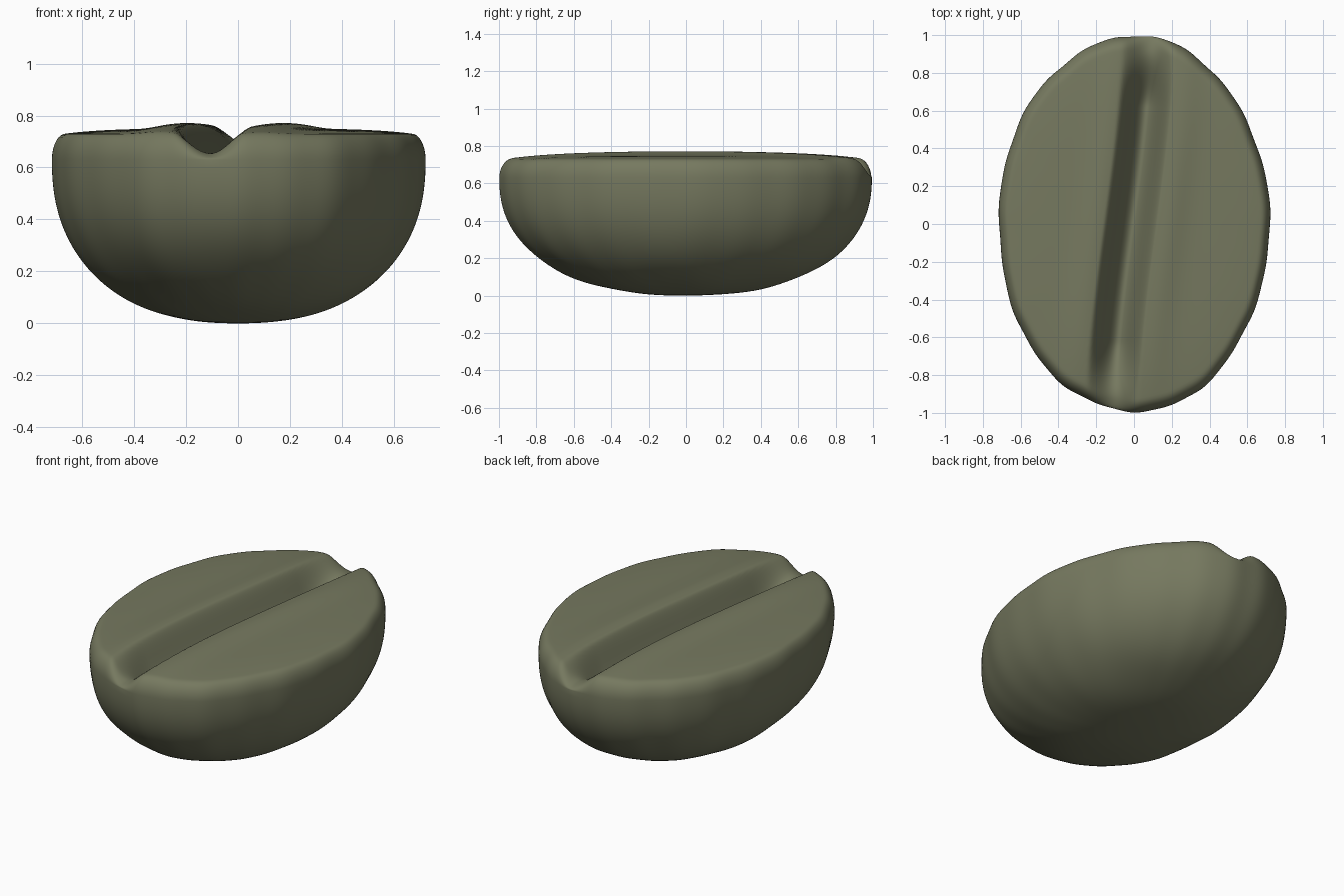
import bpy, bmesh, math

if "Cube" in bpy.data.objects:
    bpy.data.objects.remove(bpy.data.objects["Cube"])

SEG, TOP, LOW = 256, 90, 44
RIM_Z = 0.63


def smooth(a, b, t):
    t = max(0.0, min(1.0, (t - a) / (b - a)))
    return t * t * (3 - 2 * t)


# Upper face: gently crowned, with raised lips beside an S-shaped crease
def top_height(x, y, p):
    centre = 0.1 * math.sin(1.35 * y) - 0.01
    d = x - centre
    z = 0.752 - 0.012 * p * p - 0.018 * p ** 6
    z += 0.02 * math.exp(-((abs(d) - 0.19) / 0.09) ** 2) * (1 - 0.8 * y * y)
    end = smooth(0.62, 0.92, abs(y))
    depth = 0.2 * (1 - end) + 0.075 * end
    w = 0.15 if d < 0 else 0.13
    t = min(1.0, abs(d) / w)
    z -= depth * (0.5 + 0.5 * math.cos(math.pi * t)) ** 0.8
    # rounded rim
    q = max(0.0, (p - 0.93) / 0.07)
    return RIM_Z + (z - RIM_Z) * math.sqrt(max(0.0, 1 - q ** 2.2))


# Slightly irregular oval plan
def plan(a, p):
    wob = 1 + p * (0.005 * math.sin(5 * a + 1) + 0.004 * math.sin(11 * a)
                   + 0.002 * math.sin(23 * a))
    return 0.717 * p * wob * math.cos(a), 0.995 * p * wob * math.sin(a)


bm = bmesh.new()
rings = []
for i in range(1, TOP + 1):
    u = i / TOP
    p = u if u < 0.85 else 0.85 + 0.15 * math.sin((u - 0.85) / 0.15 * math.pi / 2)
    ring = []
    for k in range(SEG):
        x, y = plan(2 * math.pi * k / SEG, p)
        ring.append(bm.verts.new((x, y, top_height(x, y, p))))
    rings.append(ring)

# Rounded belly with faint ripples
for i in range(1, LOW):
    t = math.pi / 2 * (1 - i / LOW)
    p = math.sin(t) ** (2 / 2.3)
    z0 = RIM_Z * (1 - math.cos(t) ** (2 / 2.3))
    ring = []
    for k in range(SEG):
        a = 2 * math.pi * k / SEG
        x, y = plan(a, p)
        z = z0 + 0.004 * math.sin(2 * t) * math.sin(9 * x + 2) * math.sin(13 * y)
        ring.append(bm.verts.new((x, y, z)))
    rings.append(ring)

for r, s in zip(rings, rings[1:]):
    for k in range(SEG):
        j = (k + 1) % SEG
        bm.faces.new((r[k], s[k], s[j], r[j]))
top = bm.verts.new((0, 0, top_height(0, 0, 0)))
low = bm.verts.new((0, 0, 0))
for k in range(SEG):
    j = (k + 1) % SEG
    bm.faces.new((top, rings[0][k], rings[0][j]))
    bm.faces.new((low, rings[-1][j], rings[-1][k]))
bmesh.ops.recalc_face_normals(bm, faces=bm.faces)
for f in bm.faces:
    f.smooth = True

mesh = bpy.data.meshes.new("bean")
bm.to_mesh(mesh)
bm.free()
bean = bpy.data.objects.new("bean", mesh)
bpy.context.collection.objects.link(bean)
mat = bpy.data.materials.new("green_bean")
mat.diffuse_color = (0.18, 0.19, 0.115, 1)
mat.use_nodes = True
mat.node_tree.nodes["Principled BSDF"].inputs["Base Color"].default_value = mat.diffuse_color
mesh.materials.append(mat)
